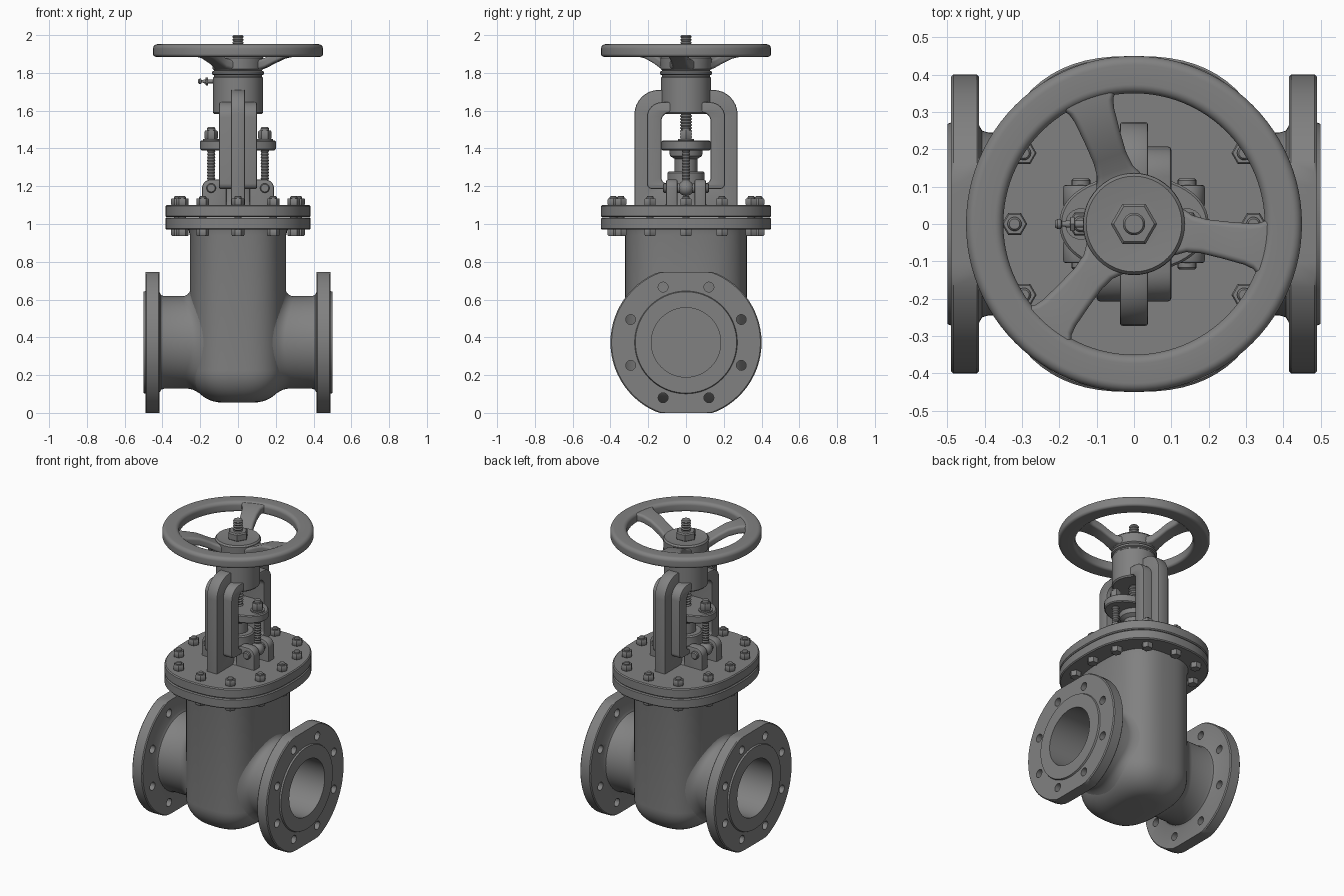
import bpy, bmesh
from math import sin, cos, pi, radians, copysign
from mathutils import Matrix, Vector

if "Cube" in bpy.data.objects:
    bpy.data.objects.remove(bpy.data.objects["Cube"])

iron = bpy.data.materials.new("cast iron grey")
GREY = (0.22, 0.22, 0.22, 1)
iron.diffuse_color = GREY
iron.use_nodes = True
iron.node_tree.nodes["Principled BSDF"].inputs["Base Color"].default_value = GREY
parts = []


def finish(name, bm, matrix=Matrix()):
    bm.transform(matrix)
    bmesh.ops.recalc_face_normals(bm, faces=bm.faces)
    mesh = bpy.data.meshes.new(name)
    bm.to_mesh(mesh)
    bm.free()
    obj = bpy.data.objects.new(name, mesh)
    bpy.context.collection.objects.link(obj)
    mesh.materials.append(iron)
    parts.append(obj)
    return obj


def add_loft(bm, rings):
    """Skin a stack of equal rings and cap both ends."""
    rows = [[bm.verts.new(p) for p in ring] for ring in rings]
    for low, high in zip(rows, rows[1:]):
        for i in range(len(low)):
            j = (i + 1) % len(low)
            bm.faces.new((low[i], low[j], high[j], high[i]))
    bm.faces.new(rows[0])
    bm.faces.new(rows[-1])


def oval(a, b, n, z, segs=72):
    def power(v):
        return copysign(abs(v) ** (2 / n), v)
    return [(a * power(cos(2 * pi * i / segs)), b * power(sin(2 * pi * i / segs)), z)
            for i in range(segs)]


def lathe(name, profile, at=(0, 0, 0), segs=48, turn=Matrix()):
    bm = bmesh.new()
    add_loft(bm, [oval(r, r, 2, z, segs) for r, z in profile])
    return finish(name, bm, Matrix.Translation(at) @ turn)


def slab(name, a, b, n, z0, z1, c=0.006):
    """Oval plate with softened rims."""
    bm = bmesh.new()
    add_loft(bm, [oval(a - i, b - i, n, z) for i, z in
                  ((c, z0), (0, z0 + c), (0, z1 - c), (c, z1))])
    return finish(name, bm)


def hex_nut(name, r, height, at, turn=Matrix()):
    return lathe(name, [(r * 0.93, 0), (r, height * 0.1), (r, height * 0.85), (r * 0.88, height)],
                 at, 6, turn)


def thread(name, r, z0, z1, at=(0, 0), pitch=0.016):
    steps = int((z1 - z0) / pitch * 2)
    profile = [(r if k % 2 else r * 0.82, z0 + (z1 - z0) * k / steps) for k in range(steps + 1)]
    return lathe(name, profile, (*at, 0), 24)


def round_rect(x0, y0, x1, y1, top, bottom):
    points = []
    for cx, cy, r, start in ((x1 - top, y1 - top, top, 0), (x0 + top, y1 - top, top, 90),
                             (x0 + bottom, y0 + bottom, bottom, 180),
                             (x1 - bottom, y0 + bottom, bottom, 270)):
        for k in range(9):
            t = radians(start + 90 * k / 8)
            points.append((cx + r * cos(t), cy + r * sin(t)))
    return points


def plate(name, loops, half, turn, bevel=0.008):
    """Flat outline, later loops being holes, thickened both ways."""
    curve = bpy.data.curves.new(name, 'CURVE')
    curve.dimensions = '2D'
    curve.fill_mode = 'BOTH'
    curve.extrude, curve.bevel_depth, curve.offset = half - bevel, bevel, -bevel
    curve.bevel_resolution = 1
    for loop in loops:
        spline = curve.splines.new('POLY')
        spline.points.add(len(loop) - 1)
        for point, (x, y) in zip(spline.points, loop):
            point.co = (x, y, 0, 1)
        spline.use_cyclic_u = True
    temp = bpy.data.objects.new(name, curve)
    bpy.context.collection.objects.link(temp)
    bpy.context.view_layer.update()
    mesh = bpy.data.meshes.new_from_object(temp.evaluated_get(bpy.context.evaluated_depsgraph_get()))
    bm = bmesh.new()
    bm.from_mesh(mesh)
    bpy.data.objects.remove(temp)
    bmesh.ops.remove_doubles(bm, verts=bm.verts, dist=0.0001)
    return finish(name, bm, turn)


def cut(obj, cutter):
    mod = obj.modifiers.new("cut", 'BOOLEAN')
    mod.operation, mod.solver, mod.object = 'DIFFERENCE', 'EXACT', cutter
    bpy.context.view_layer.objects.active = obj
    bpy.ops.object.modifier_apply(modifier=mod.name)


UPRIGHT = Matrix.Rotation(pi / 2, 4, 'X')           # outline in x-z
SIDEWAYS = Matrix.Rotation(pi / 2, 4, 'Z') @ UPRIGHT  # outline in y-z

# Valve chamber with rounded bottom
A, B, N, R, FLOOR, AXIS = 0.255, 0.323, 2.8, 0.17, 0.055, 0.373


def inset(z):
    c = min(1, max(0, (FLOOR + R - z) / R))
    return R * (1 - (1 - c * c) ** 0.5)


heights = [FLOOR + R * (1 - cos(pi / 2 * k / 12)) for k in range(13)] + [0.94]
bm = bmesh.new()
add_loft(bm, [oval(A - inset(z), B - inset(z), N, z) for z in heights]
         + [oval(A + 0.008, B + 0.008, N, 0.975)])
chamber = finish("chamber", bm)


def wall_x(y, z):
    i = inset(z)
    return (A - i) * max(0, 1 - abs(y / (B - i)) ** N) ** (1 / N)


# Pipe ends: fillet onto the chamber wall, then neck, flange and raised face
for side, word in ((1, "left"), (-1, "right")):
    circle = [(cos(2 * pi * i / 72), sin(2 * pi * i / 72)) for i in range(72)]
    rings = [[(0.04, 0.21 * c, AXIS + 0.21 * s) for c, s in circle]]
    for k in range(7):
        u = pi / 2 * k / 6
        r = 0.245 + 0.045 * (1 - sin(u))
        rings.append([(wall_x(r * c, AXIS + r * s) - 0.005 + 0.045 * (1 - cos(u)), r * c, AXIS + r * s)
                      for c, s in circle])
    for x, r in ((0.39, 0.245), (0.407, 0.25), (0.415, 0.265), (0.415, 0.394), (0.421, 0.4),
                 (0.484, 0.4), (0.49, 0.394), (0.49, 0.272), (0.5, 0.268)):
        rings.append([(x, r * c, AXIS + max(-AXIS, min(AXIS, r * s))) for c, s in circle])
    bm = bmesh.new()
    add_loft(bm, [[(side * x, y, z) for x, y, z in ring] for ring in rings])
    pipe = finish(word + "_pipe_flange", bm)
    # Bore and bolt holes
    bm = bmesh.new()
    holes = [(0, 0, 0.184, 0.06)]
    for k in range(8):
        t = pi / 8 + k * pi / 4
        holes.append((0.317 * cos(t), 0.317 * sin(t), 0.026, 0.4))
    for y, z, r, start in holes:
        add_loft(bm, [[(side * x, y + r * cos(2 * pi * i / 48), AXIS + z + r * sin(2 * pi * i / 48))
                       for i in range(48)] for x in (start, 0.6)])
    cutter = finish("cutter", bm)
    cut(pipe, cutter)
    cut(chamber, cutter)
    parts.remove(cutter)
    bpy.data.objects.remove(cutter)

# Bonnet joint and its bolts
slab("body_flange", 0.385, 0.45, 2.5, 0.97, 1.034)
slab("bonnet_flange", 0.385, 0.45, 2.5, 1.036, 1.10)
spots = [(0.32, 0), (-0.32, 0), (0, 0.385), (0, -0.385)]
spots += [(sx * x, sy * y) for x, y in ((0.295, 0.19), (0.187, 0.345)) for sx in (1, -1) for sy in (1, -1)]
for x, y in spots:
    hex_nut("bonnet_nut", 0.034, 0.036, (x, y, 1.10))
    lathe("bonnet_stud", [(0.019, 0.96), (0.019, 1.142), (0.014, 1.149)], (x, y, 0), 16)
    hex_nut("bonnet_bolt_head", 0.034, 0.036, (x, y, 0.973), UPRIGHT @ UPRIGHT)

# Yoke: narrow outer rib and wide inner frame around one opening
window = round_rect(-0.13, 1.215, 0.13, 1.59, 0.045, 0.03)
plate("yoke_rib", [round_rect(-0.273, 1.09, 0.273, 1.71, 0.13, 0.01), window], 0.038, SIDEWAYS)
plate("yoke_frame", [round_rect(-0.207, 1.185, 0.207, 1.645, 0.08, 0.03), window], 0.1, SIDEWAYS)
lathe("yoke_hub", [(0.125, 1.582), (0.132, 1.59), (0.132, 1.775), (0.127, 1.78), (0.127, 1.788),
                   (0.137, 1.793), (0.137, 1.806), (0.12, 1.815), (0.12, 1.83)])

# Stuffing box, gland and stem
lathe("stuffing_box", [(0.12, 1.09), (0.105, 1.12), (0.098, 1.24), (0.098, 1.27), (0.09, 1.278)])
lathe("gland_sleeve", [(0.06, 1.25), (0.06, 1.345), (0.085, 1.36), (0.09, 1.4)])
slab("gland_flange", 0.2, 0.13, 2.1, 1.39, 1.442)
thread("stem", 0.032, 1.42, 1.62)
thread("stem_top", 0.03, 1.87, 2.0)

# Hinged gland bolts between pairs of lugs
for side in (1, -1):
    x = 0.142 * side
    for y in (0.075, -0.075):
        ear = round_rect(0.06, 1.09, 0.19, 1.235, 0.045, 0.005)
        plate("gland_lug", [[(side * px, pz) for px, pz in ear]], 0.03,
              Matrix.Translation((0, y, 0)) @ UPRIGHT)
    lathe("lug_pin", [(0.02, -0.122), (0.025, -0.117), (0.025, 0.117), (0.02, 0.122)],
          (x, 0, 1.19), 20, UPRIGHT)
    lathe("gland_bolt_eye", [(0.041 * sin(pi * k / 12) + 0.001, -0.041 * cos(pi * k / 12)) for k in range(13)],
          (x, 0, 1.19), 24)
    thread("gland_bolt", 0.022, 1.2, 1.45, (x, 0))
    lathe("gland_bolt_seat", [(0.042, 1.43), (0.042, 1.45)], (x, 0, 0), 24)
    hex_nut("gland_nut", 0.035, 0.045, (x, 0, 1.45))
    lathe("gland_bolt_end", [(0.022, 1.49), (0.022, 1.506), (0.017, 1.513)], (x, 0, 0), 20)

# Grease nipple on the hub
nipple = Matrix.Rotation(-pi / 2, 4, 'Y')
lathe("grease_nipple", [(0.01, 0.12), (0.01, 0.18), (0.007, 0.185), (0.007, 0.193), (0.014, 0.196),
                        (0.014, 0.205), (0.008, 0.212)], (0, 0, 1.755), 16, nipple)
hex_nut("grease_nipple_nut", 0.021, 0.014, (-0.158, 0, 1.755), nipple)

# Handwheel: rim, hub, three rising spokes, lock nut
bm = bmesh.new()
section = round_rect(0.35, 1.885, 0.45, 1.952, 0.024, 0.016)
rows = [[bm.verts.new((r * cos(t), r * sin(t), z)) for r, z in section]
        for t in (2 * pi * i / 96 for i in range(96))]
for i, row in enumerate(rows):
    after = rows[(i + 1) % 96]
    for j in range(len(row)):
        k = (j + 1) % len(row)
        bm.faces.new((row[j], row[k], after[k], after[j]))
finish("wheel_rim", bm)
lathe("wheel_hub", [(0.125, 1.812), (0.134, 1.82), (0.136, 1.878), (0.128, 1.888), (0.07, 1.882), (0.06, 1.882)])
for k in range(3):
    bm = bmesh.new()
    stations = ((0.09, 0.075, 1.842), (0.125, 0.062, 1.845), (0.15, 0.05, 1.853), (0.19, 0.046, 1.874),
                (0.25, 0.05, 1.902), (0.31, 0.056, 1.915), (0.335, 0.063, 1.918), (0.35, 0.075, 1.919),
                (0.37, 0.095, 1.919))
    add_loft(bm, [[(r, y, z) for y, z in round_rect(-w, mid - 0.026, w, mid + 0.026, 0.016, 0.016)]
                  for r, w, mid in stations])
    finish("wheel_spoke", bm, Matrix.Rotation(radians(110 + 120 * k), 4, 'Z'))
hex_nut("wheel_nut", 0.062, 0.05, (0, 0, 1.88))

# Soft shading with crisp edges
bpy.ops.object.select_all(action='DESELECT')
for obj in parts:
    obj.select_set(True)
bpy.context.view_layer.objects.active = parts[0]
bpy.ops.object.shade_smooth_by_angle(angle=radians(35))
